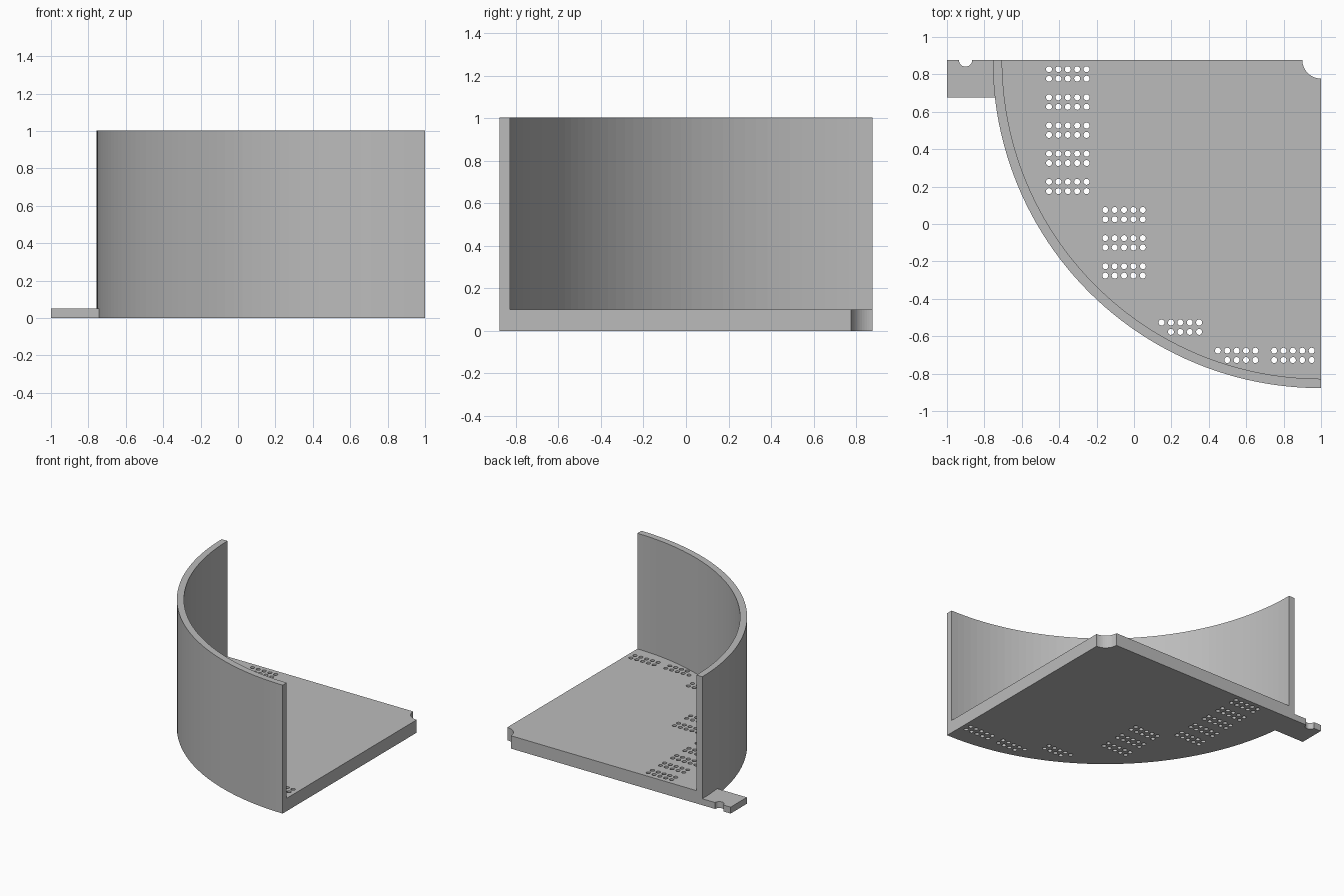
import bpy, bmesh
from math import sin, cos, pi, asin
from mathutils import Vector

cube = bpy.data.objects.get("Cube")
if cube:
    bpy.data.objects.remove(cube, do_unlink=True)

S = 0.01003                           # model units per millimetre
ORIGIN = Vector((1.0, 0.8775, 0.0))   # centre of the quarter circle
OUTER, INNER, FLOOR, HEIGHT = 175, 170, 10, 100
STEPS = 48

grey = bpy.data.materials.new("plain_grey")
grey.use_nodes = True
colour = (0.5, 0.5, 0.5, 1)
grey.diffuse_color = colour
grey.node_tree.nodes["Principled BSDF"].inputs["Base Color"].default_value = colour


def arc(radius, start, end, steps, cx=0, cy=0):
    return [(cx + radius * cos(start + (end - start) * i / steps),
             cy + radius * sin(start + (end - start) * i / steps))
            for i in range(steps + 1)]


def plate(name, outline, z0, z1, holes=()):
    """Extrude a flat outline, with optional holes, from z0 to z1."""
    bm = bmesh.new()
    for loop in [outline, *holes]:
        verts = [bm.verts.new(ORIGIN + S * Vector((x, y, z0))) for x, y in loop]
        for a, b in zip(verts, verts[1:] + verts[:1]):
            bm.edges.new((a, b))
    bmesh.ops.triangle_fill(bm, use_beauty=True, use_dissolve=False,
                            edges=bm.edges[:], normal=(0, 0, 1))
    top = bmesh.ops.extrude_face_region(bm, geom=bm.faces[:], use_keep_orig=True)
    moved = [g for g in top["geom"] if isinstance(g, bmesh.types.BMVert)]
    bmesh.ops.translate(bm, verts=moved, vec=(0, 0, S * (z1 - z0)))
    bmesh.ops.recalc_face_normals(bm, faces=bm.faces[:])
    mesh = bpy.data.meshes.new(name)
    bm.to_mesh(mesh)
    bm.free()
    mesh.materials.append(grey)
    obj = bpy.data.objects.new(name, mesh)
    bpy.context.collection.objects.link(obj)
    return obj


# Drain holes: blocks of five by two, stepping along the curved wall
holes = []
blocks = [(0, range(0, 5)), (1, range(5, 8)), (2, [9]), (3, [10]), (4, [10])]
for column, rows in blocks:
    for row in rows:
        for i in range(5):
            for j in range(2):
                x = -145 + 30 * column + 5 * i
                y = -5 - 15 * row - 5 * j
                if Vector((x, y)).length < INNER - 2:
                    holes.append(arc(1.6, 0, 2 * pi, 16, x, y)[:-1])

# Floor: quarter disc with a round notch at its centre corner
floor_outline = arc(OUTER, pi, 1.5 * pi, STEPS) + arc(10, 1.5 * pi, pi, 12)
plate("floor", floor_outline, 0, FLOOR, holes)

# Curved wall standing on the rim of the floor
wall_outline = arc(OUTER, pi, 1.5 * pi, STEPS) + arc(INNER, 1.5 * pi, pi, STEPS)
plate("curved_wall", wall_outline, FLOOR, HEIGHT)

# Side tab with a small half-round notch in its back edge
tip = -2 / S
tab_outline = (arc(OUTER - 0.4, pi, pi + asin(20 / OUTER), 6)
               + [(tip, -20), (tip, 0)]
               + arc(3.6, pi, 2 * pi, 12, -189.5, 0))
plate("side_tab", tab_outline, 0, 5)
